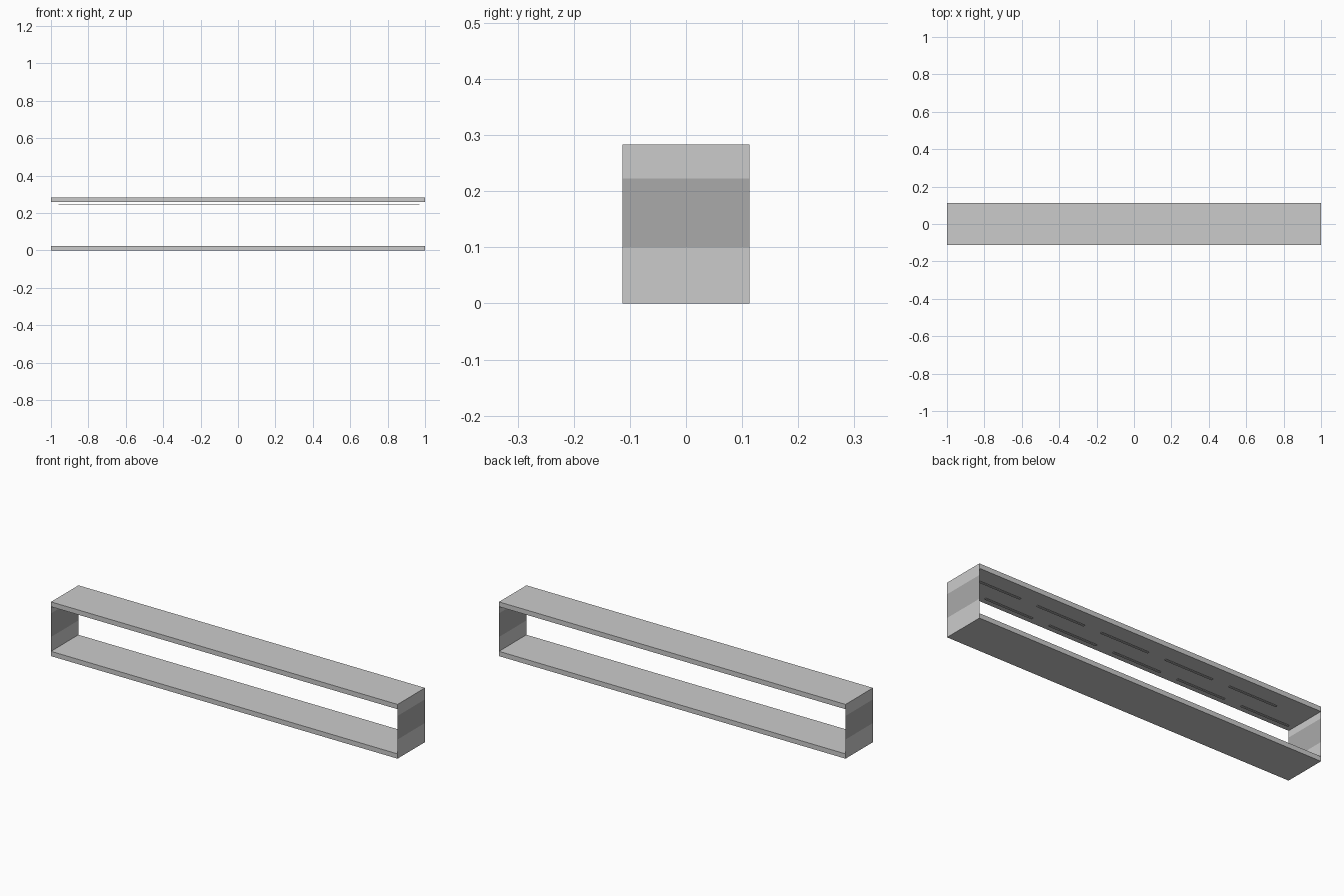
import bpy

if "Cube" in bpy.data.objects:
    bpy.data.objects.remove(bpy.data.objects["Cube"])

L, W, H, T = 2.0, 0.226, 0.283, 0.025
HX, HY = L / 2, W / 2


def add_mesh(name, verts, faces, mat=None):
    me = bpy.data.meshes.new(name)
    me.from_pydata(verts, [], faces)
    if mat:
        me.materials.append(mat)
    ob = bpy.data.objects.new(name, me)
    bpy.context.collection.objects.link(ob)
    return ob


def box(name, x0, x1, y0, y1, z0, z1, mat=None):
    verts = [(x, y, z) for x in (x0, x1) for y in (y0, y1) for z in (z0, z1)]
    faces = [(0, 1, 3, 2), (4, 6, 7, 5), (0, 4, 5, 1),
             (2, 3, 7, 6), (0, 2, 6, 4), (1, 5, 7, 3)]
    return add_mesh(name, verts, faces, mat)


dark = bpy.data.materials.new("dark_grey")
dark.diffuse_color = (0.4, 0.4, 0.4, 1)

# Long boards
box("bottom_board", -HX, HX, -HY, HY, 0, T)
box("top_board", -HX, HX, -HY, HY, H - T, H)

# Paper-thin end sheets, with a darker band across the middle
levels = [T, 0.10, 0.223, H]
for side, s in (("left", -1), ("right", 1)):
    verts = [(s * HX, s * y, z) for z in levels for y in (-HY, HY)]
    faces = [(2 * i, 2 * i + 1, 2 * i + 3, 2 * i + 2) for i in range(3)]
    end = add_mesh(side + "_end_panel", verts, faces)
    end.data.materials.append(bpy.data.materials.new("plain_grey"))
    end.data.materials[0].diffuse_color = (0.8, 0.8, 0.8, 1)
    end.data.materials.append(dark)
    end.data.polygons[1].material_index = 1

# Two staggered rows of thin strips just under the top board
length, pitch = 0.276, 0.375
for row, (start, y) in enumerate(((-0.96, -0.066), (-0.805, 0.034))):
    for i in range(5):
        x = start + i * pitch
        box(f"strip_{row}_{i}", x, x + length, y - 0.005, y + 0.005, 0.245, 0.249)

for m in bpy.data.materials:
    if m.users and not m.is_grease_pencil:
        m.use_nodes = True
        m.node_tree.nodes["Principled BSDF"].inputs["Base Color"].default_value = m.diffuse_color
